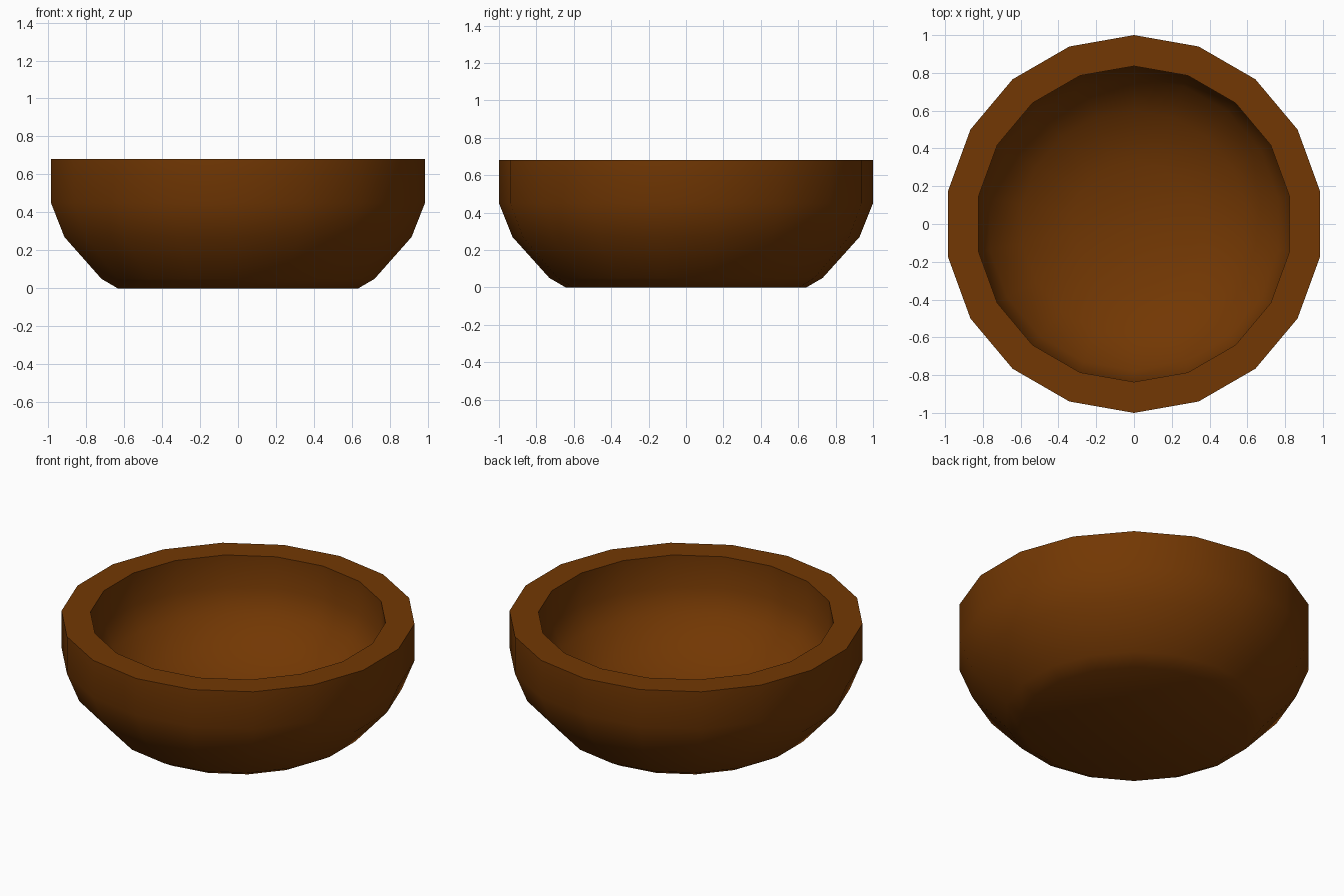
import bpy, bmesh, math

if "Cube" in bpy.data.objects:
    bpy.data.objects.remove(bpy.data.objects["Cube"])

SIDES = 18

# Closed wall profile (radius, height): outside from foot to rim, then the rounded inside
profile = [(0.643, 0.0), (0.73, 0.05), (0.928, 0.27), (1.0, 0.45), (1.0, 0.68),
           (0.836, 0.68), (0.836, 0.48), (0.776, 0.34), (0.60, 0.18), (0.33, 0.09)]
FLOOR = 0.06

bm = bmesh.new()
rings = []
for r, z in profile:
    rings.append([bm.verts.new((r * math.cos(a), r * math.sin(a), z))
                  for a in (math.pi / 2 + 2 * math.pi * i / SIDES for i in range(SIDES))])

# Wall faces
for low, high in zip(rings, rings[1:]):
    for i in range(SIDES):
        j = (i + 1) % SIDES
        bm.faces.new((low[i], low[j], high[j], high[i]))

# Flat underside
bm.faces.new(rings[0][::-1])

# Inner floor closing to a centre point
centre = bm.verts.new((0, 0, FLOOR))
for i in range(SIDES):
    bm.faces.new((rings[-1][i], rings[-1][(i + 1) % SIDES], centre))
bmesh.ops.recalc_face_normals(bm, faces=bm.faces[:])

mesh = bpy.data.meshes.new("bowl")
bm.to_mesh(mesh)
bm.free()
bowl = bpy.data.objects.new("bowl", mesh)
bpy.context.collection.objects.link(bowl)

# Brown wood colour
wood = bpy.data.materials.new("brown_wood")
wood.diffuse_color = (0.17, 0.039, 0.001, 1)
wood.use_nodes = True
wood.node_tree.nodes["Principled BSDF"].inputs["Base Color"].default_value = wood.diffuse_color
mesh.materials.append(wood)

# Smooth body with a crisp rim
bpy.context.view_layer.objects.active = bowl
bowl.select_set(True)
bpy.ops.object.shade_smooth_by_angle(angle=math.radians(40))
